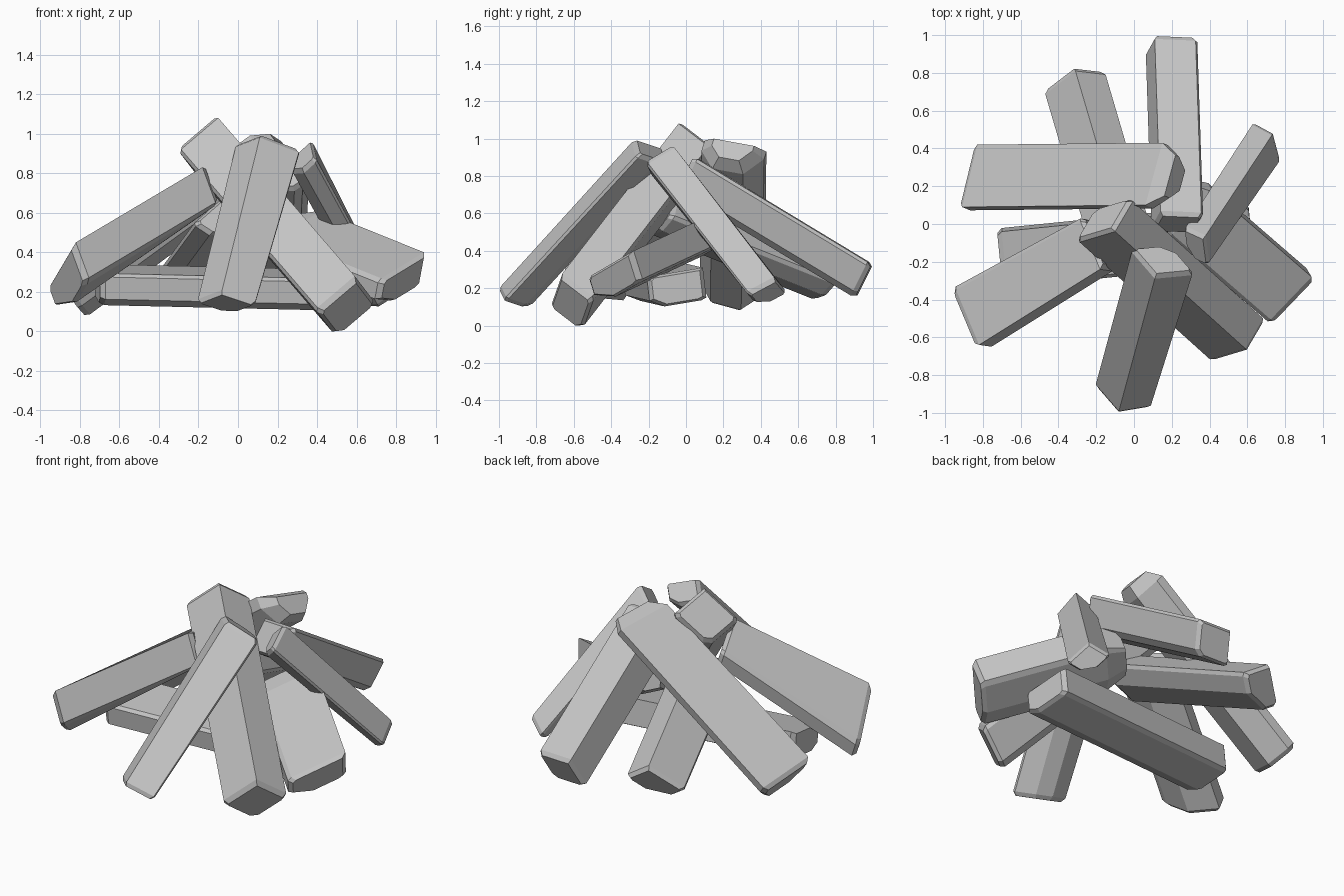
import bpy
import bmesh
from mathutils import Vector

cube = bpy.data.objects.get("Cube")
if cube:
    bpy.data.objects.remove(cube, do_unlink=True)

# One grey for the whole pile
grey = bpy.data.materials.new("plain_grey")
grey.use_nodes = True
color = (0.55, 0.55, 0.55, 1)
grey.diffuse_color = color
grey.node_tree.nodes["Principled BSDF"].inputs["Base Color"].default_value = color


def square_profile(cut):
    """Sharp ridge at the origin, opposite corner cut off."""
    return [(0, 0), (0.94, 0), (1, 0.09), (1, 1 - cut),
            (1 - cut, 1), (0.09, 1), (0, 0.94)]


# Wide flat top with a belly narrowing below it
BELLY = [(0, 0), (1, 0), (1, 0.35), (0.75, 0.85), (0.25, 0.85), (0, 0.25)]


def split_log(name, ridge, side_a, side_b, axis, profile,
              top_a=None, top_b=None, tip=0.025, tip_scale=0.86):
    """ridge is the lower end of the sharp edge; the sides lead away from it.
    top_a and top_b replace the sides at the upper end."""
    ridge, axis = Vector(ridge), Vector(axis)
    low_sides = Vector(side_a), Vector(side_b)
    high_sides = Vector(top_a or side_a), Vector(top_b or side_b)
    along = axis.normalized()
    # Rings along the log: small end cap, full section, full section, cap
    stations = [(along * -0.025, 0.86, low_sides), (Vector(), 1, low_sides),
                (axis, 1, high_sides), (axis + along * tip, tip_scale, high_sides)]

    bm = bmesh.new()
    rings = []
    for offset, scale, (a, b) in stations:
        middle = (a + b) / 2
        rings.append([bm.verts.new(ridge + offset + middle + (a * u + b * v - middle) * scale)
                      for u, v in profile])
    n = len(profile)
    for low, high in zip(rings, rings[1:]):
        for i in range(n):
            j = (i + 1) % n
            bm.faces.new((low[i], low[j], high[j], high[i]))
    bm.faces.new(rings[0])
    bm.faces.new(rings[-1])
    bmesh.ops.recalc_face_normals(bm, faces=bm.faces)

    mesh = bpy.data.meshes.new(name)
    bm.to_mesh(mesh)
    bm.free()
    mesh.materials.append(grey)
    obj = bpy.data.objects.new(name, mesh)
    bpy.context.collection.objects.link(obj)


# Logs leaning on each other, named by where their foot stands
split_log("back_log", (0.11, 0.98, 0.34), (0.23, -0.01, 0),
          (-0.05, -0.09, -0.18), (0.03, -0.91, 0.55), square_profile(0.15))
split_log("back_right_log", (-0.31, 0.81, 0.35), (0.17, -0.02, -0.11),
          (-0.17, -0.13, -0.15), (0.25, -0.85, 0.34), square_profile(0.5))
split_log("right_wide_log", (-0.83, 0.42, 0.2), (-0.08, -0.33, 0.09),
          (0.12, -0.05, -0.16), (0.98, 0.01, 0.73), BELLY,
          top_a=(-0.09, -0.33, 0.06), tip=0.08, tip_scale=0.65)
split_log("front_right_log", (-0.82, -0.64, 0.45), (-0.13, 0.31, -0.22),
          (0.07, -0.01, -0.19), (0.64, 0.4, 0.38), square_profile(0.5),
          top_a=(-0.11, 0.27, -0.08))
split_log("front_left_tall_log", (0.59, -0.66, 0.28), (-0.2, -0.06, -0.17),
          (0.1, 0.17, -0.13), (-0.69, 0.62, 0.8), square_profile(0.15))
split_log("front_log", (-0.08, -0.99, 0.21), (0.18, 0.03, -0.06),
          (-0.13, 0.15, -0.05), (0.19, 0.7, 0.77), square_profile(0.3),
          top_a=(0.21, 0.02, -0.08))
split_log("left_thin_log", (0.73, 0.47, 0.26), (0.04, -0.15, -0.08),
          (-0.11, 0.06, -0.07), (-0.35, -0.53, 0.69), square_profile(0.4),
          top_a=(0.02, -0.15, -0.09), top_b=(-0.11, 0.05, -0.1))
split_log("left_wide_log", (0.94, -0.28, 0.4), (-0.23, -0.24, -0.14),
          (-0.03, 0.05, -0.16), (-0.52, 0.45, 0.21), square_profile(0.4),
          tip=0.12, tip_scale=0.65)

# Log lying on its side beneath the others
split_log("lying_log", (-0.7, -0.04, 0.34), (0.03, -0.3, -0.05),
          (0, 0.02, -0.17), (1.28, 0.13, -0.03), square_profile(0.25))
